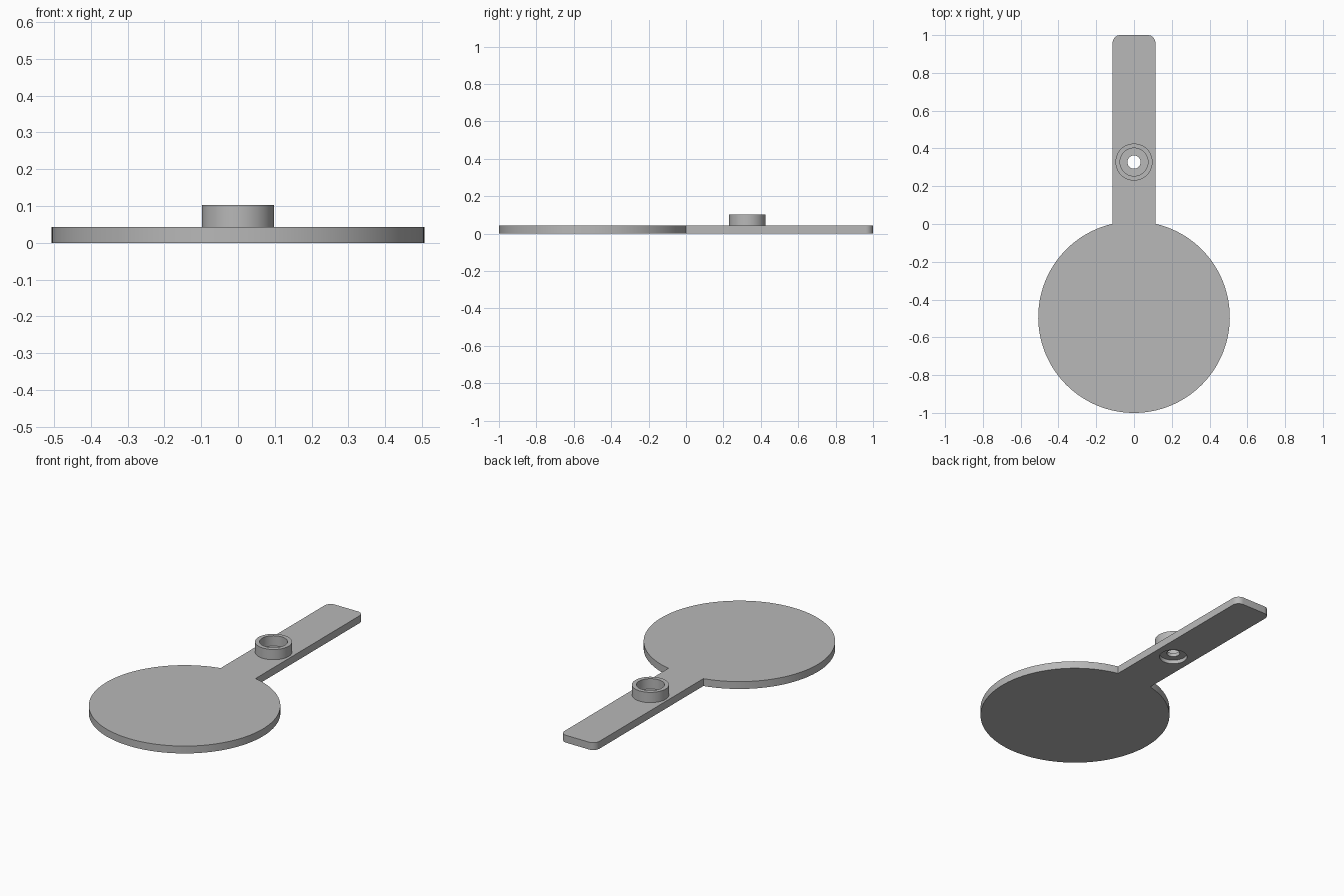
import bpy, bmesh
from math import sin, cos, pi, asin, radians

cube = bpy.data.objects.get("Cube")
if cube:
    bpy.data.objects.remove(cube, do_unlink=True)

# Main sizes
THICK = 0.043
DISC_R, DISC_Y = 0.507, -0.493
HALF_W, TIP_Y, CORNER = 0.113, 1.0, 0.04
BOSS_Y, BOSS_TOP = 0.328, 0.103
BOSS_R, CUP_R, HOLE_R = 0.098, 0.074, 0.035
RECESS = 0.022

grey = bpy.data.materials.new("plain_grey")
grey.use_nodes = True
colour = (0.48, 0.48, 0.48, 1)
grey.diffuse_color = colour
grey.node_tree.nodes["Principled BSDF"].inputs["Base Color"].default_value = colour


def arc(cx, cy, r, start, end, steps):
    angles = [start + (end - start) * i / steps for i in range(steps + 1)]
    return [(cx + r * cos(a), cy + r * sin(a)) for a in angles]


def prism(name, outline, z0, z1):
    """Extrude a flat outline from z0 up to z1."""
    bm = bmesh.new()
    face = bm.faces.new([bm.verts.new((x, y, z0)) for x, y in outline])
    top = bmesh.ops.extrude_face_region(bm, geom=[face])["geom"]
    bmesh.ops.translate(bm, vec=(0, 0, z1 - z0),
                        verts=[v for v in top if isinstance(v, bmesh.types.BMVert)])
    bmesh.ops.recalc_face_normals(bm, faces=bm.faces)
    mesh = bpy.data.meshes.new(name)
    bm.to_mesh(mesh)
    bm.free()
    mesh.materials.append(grey)
    obj = bpy.data.objects.new(name, mesh)
    bpy.context.collection.objects.link(obj)
    return obj


def cylinder(name, r, z0, z1):
    return prism(name, arc(0, BOSS_Y, r, 0, 2 * pi, 64)[:-1], z0, z1)


def combine(target, tool, operation):
    mod = target.modifiers.new(tool.name, "BOOLEAN")
    mod.object, mod.operation, mod.solver = tool, operation, "EXACT"
    bpy.context.view_layer.objects.active = target
    bpy.ops.object.modifier_apply(modifier=mod.name)
    bpy.data.objects.remove(tool, do_unlink=True)


# Paddle plate: round disc running into a straight handle with rounded tip corners
neck = asin(HALF_W / DISC_R)
inner_x, inner_y = HALF_W - CORNER, TIP_Y - CORNER
outline = arc(0, DISC_Y, DISC_R, pi / 2 + neck, 2.5 * pi - neck, 120)
outline += arc(inner_x, inner_y, CORNER, 0, pi / 2, 10)
outline += arc(-inner_x, inner_y, CORNER, pi / 2, pi, 10)
paddle = prism("paddle_with_socket", outline, 0, THICK)

# Raised socket, its cup, the recess underneath and the through hole
combine(paddle, cylinder("socket_wall", BOSS_R, THICK / 2, BOSS_TOP), "UNION")
combine(paddle, cylinder("cup_cutter", CUP_R, THICK, BOSS_TOP + 0.1), "DIFFERENCE")
combine(paddle, cylinder("recess_cutter", CUP_R, -0.1, RECESS), "DIFFERENCE")
combine(paddle, cylinder("hole_cutter", HOLE_R, -0.1, BOSS_TOP + 0.1), "DIFFERENCE")

# Smooth round walls, crisp rims
bpy.ops.object.select_all(action="DESELECT")
paddle.select_set(True)
bpy.context.view_layer.objects.active = paddle
bpy.ops.object.shade_smooth_by_angle(angle=radians(30))
